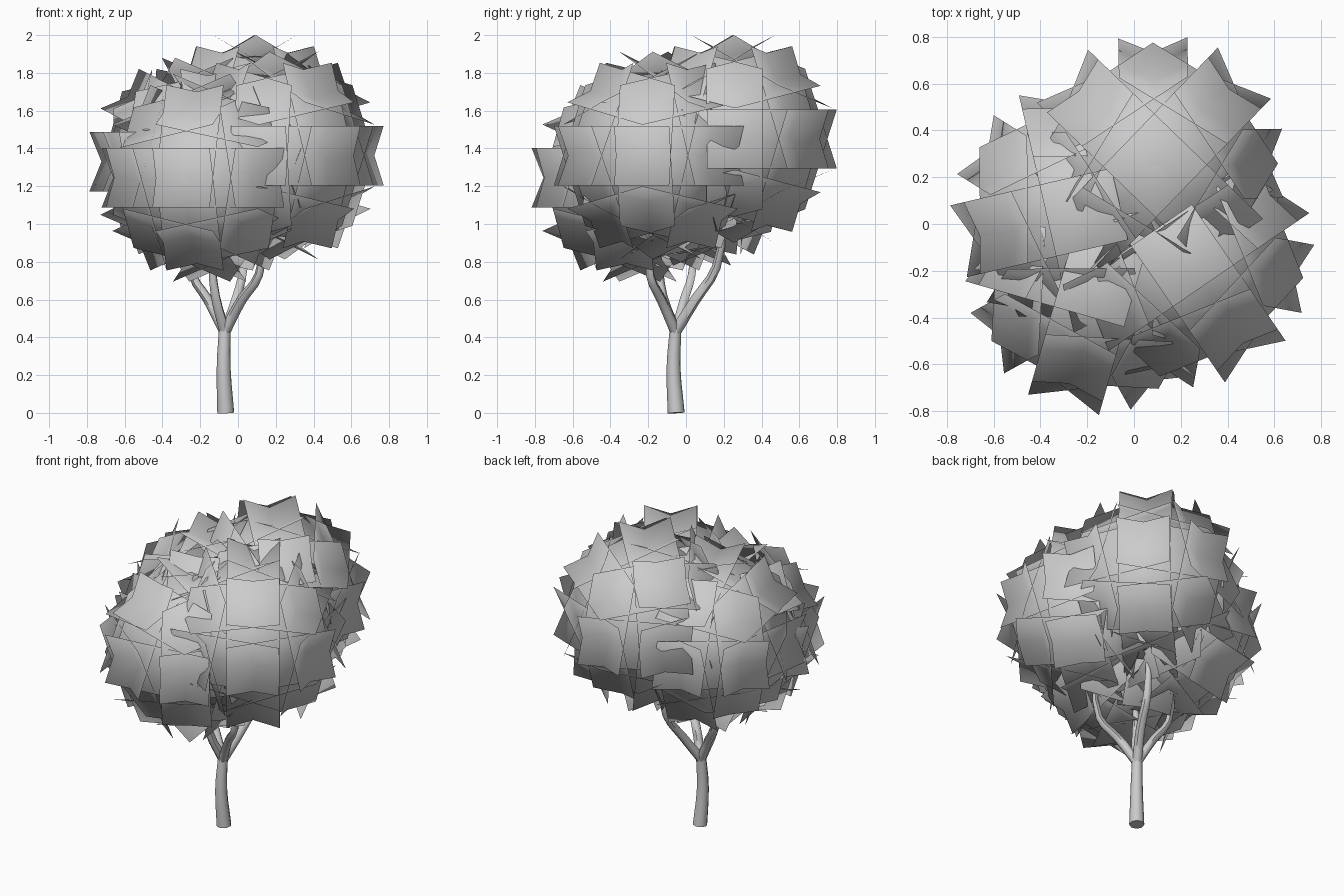
import bpy, math
from mathutils import Vector

if "Cube" in bpy.data.objects:
    bpy.data.objects.remove(bpy.data.objects["Cube"])

RADIUS, SPREAD = 0.4265, 2.15   # ball radius, and how far each face is enlarged


def limb(name, points, sides_res=1):
    """Tapered tube through (x, y, z, radius) points."""
    cu = bpy.data.curves.new(name, 'CURVE')
    cu.dimensions = '3D'
    cu.bevel_depth = 1.0
    cu.bevel_resolution = sides_res
    cu.resolution_u = 3
    cu.use_fill_caps = True
    sp = cu.splines.new('BEZIER')
    sp.bezier_points.add(len(points) - 1)
    for bp, (x, y, z, r) in zip(sp.bezier_points, points):
        bp.co = (x, y, z)
        bp.radius = r
        bp.handle_left_type = bp.handle_right_type = 'AUTO'
    ob = bpy.data.objects.new(name, cu)
    bpy.context.collection.objects.link(ob)
    bpy.ops.object.select_all(action='DESELECT')
    ob.select_set(True)
    bpy.context.view_layer.objects.active = ob
    bpy.ops.object.convert(target='MESH')
    bpy.ops.object.shade_smooth_by_angle(angle=math.radians(60))
    return ob


def foliage(name, centre, turn):
    """Cube-sphere of 24 faces, split apart and each enlarged so they cross."""
    verts, faces = [], []
    for axis in range(3):
        for s in (-1, 1):
            for u in (-1, 1):
                for v in (-1, 1):
                    quad = []
                    for a, b in ((0, 0), (u, 0), (u, v), (0, v)):
                        p = [0, 0, 0]
                        p[axis], p[(axis + 1) % 3], p[(axis + 2) % 3] = s, a, b
                        quad.append(Vector(p).normalized() * RADIUS)
                    mid = sum(quad, Vector()) / 4
                    if s * u * v < 0:
                        quad.reverse()
                    base = len(verts)
                    verts += [mid + (q - mid) * SPREAD for q in quad]
                    faces.append(range(base, base + 4))
    me = bpy.data.meshes.new(name)
    me.from_pydata(verts, [], [tuple(f) for f in faces])
    me.update()
    for p in me.polygons:
        p.use_smooth = True
    # soft, ball-like shading across the cards
    me.normals_split_custom_set_from_vertices([v.normalized() for v in verts])
    ob = bpy.data.objects.new(name, me)
    ob.location = centre
    ob.rotation_euler.z = math.radians(turn)
    bpy.context.collection.objects.link(ob)


# trunk
limb("trunk", [(-0.065, -0.052, 0.0, 0.045), (-0.076, -0.066, 0.24, 0.037),
               (-0.07, -0.055, 0.45, 0.031)], 2)

# branches, each reaching into one foliage ball
fork = (-0.07, -0.055, 0.43, 0.03)
limb("branch_front", [fork, (-0.12, -0.125, 0.62, 0.026), (-0.14, -0.15, 0.83, 0.02),
                      (-0.15, -0.2, 1.05, 0.012)])
limb("branch_left", [fork, (-0.16, -0.01, 0.6, 0.026), (-0.24, 0.03, 0.73, 0.023),
                     (-0.25, 0.05, 1.05, 0.012)])
limb("branch_right", [fork, (0.02, -0.13, 0.6, 0.027), (0.11, -0.19, 0.73, 0.023),
                      (0.14, -0.18, 1.08, 0.012)])
limb("branch_back", [fork, (-0.01, 0.05, 0.6, 0.028), (0.03, 0.16, 0.77, 0.024),
                     (0.06, 0.2, 1.1, 0.012)])

# foliage balls
foliage("foliage_front", (-0.15, -0.245, 1.245), -106)
foliage("foliage_right", (0.207, -0.135, 1.3625), -55.5)
foliage("foliage_left", (-0.215, 0.05, 1.33), 193)
foliage("foliage_back", (0.09, 0.25, 1.45), 46)
